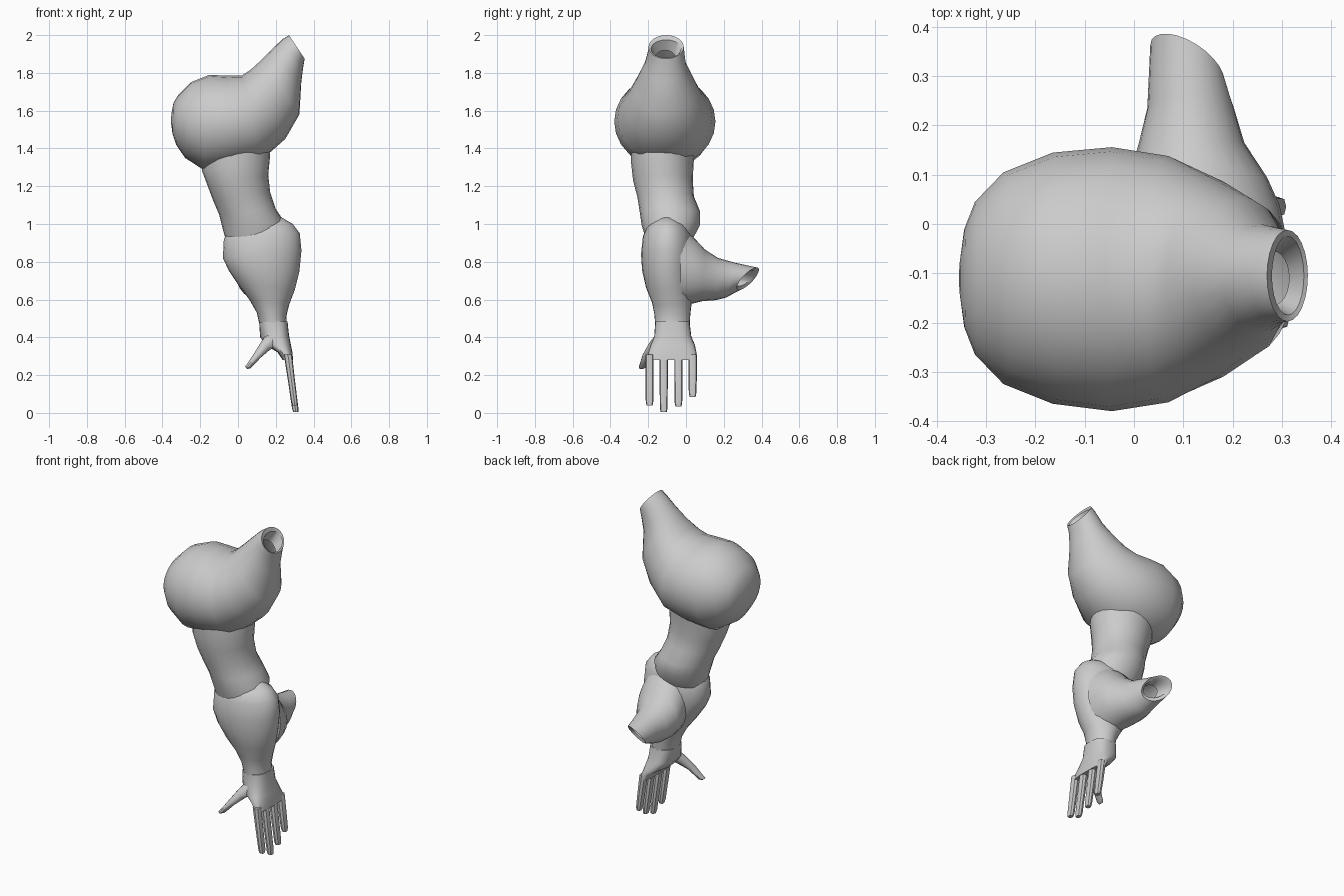
import bpy, bmesh, math

SIDES = 24


def finish(name, bm, angle=40):
    bmesh.ops.recalc_face_normals(bm, faces=bm.faces[:])
    mesh = bpy.data.meshes.new(name)
    bm.to_mesh(mesh)
    bm.free()
    ob = bpy.data.objects.new(name, mesh)
    bpy.context.collection.objects.link(ob)
    bpy.ops.object.select_all(action='DESELECT')
    ob.select_set(True)
    bpy.context.view_layer.objects.active = ob
    bpy.ops.object.shade_smooth_by_angle(angle=math.radians(angle))
    return ob


def loft(name, rings, plane='xz', sides=SIDES, square=1.0,
         cap_start=True, cap_end=False, angle=40):
    """Each ring: silhouette points (p1,q1), (p2,q2), width centre, half width, skew."""
    bm = bmesh.new()
    loops = []
    for p1, q1, p2, q2, wc, hw, *skew in rings:
        s = skew[0] if skew else 0
        loop = []
        for i in range(sides):
            t = 2 * math.pi * (i + 0.5 * (sides < 8)) / sides
            c, n = math.cos(t), math.sin(t)
            c = math.copysign(abs(c) ** square, c)
            n = math.copysign(abs(n) ** square, n)
            p = (p1 + p2) / 2 + (p1 - p2) / 2 * c + s * n
            q = (q1 + q2) / 2 + (q1 - q2) / 2 * c
            w = wc + hw * n
            loop.append(bm.verts.new((p, w, q) if plane == 'xz' else (w, p, q)))
        loops.append(loop)
    for a, b in zip(loops, loops[1:]):
        for i in range(sides):
            j = (i + 1) % sides
            bm.faces.new((a[i], a[j], b[j], b[i]))
    if cap_start:
        bm.faces.new(loops[0])
    if cap_end:
        bm.faces.new(loops[-1])
    return finish(name, bm, angle)


# Shoulder bulb sweeping up into an open spout with an inner lip
loft("shoulder", [
    (-.353, 1.58, -.355, 1.54, -.11, .03),
    (-.342, 1.64, -.347, 1.48, -.11, .10),
    (-.318, 1.68, -.328, 1.42, -.11, .155),
    (-.25, 1.75, -.28, 1.35, -.11, .215),
    (-.15, 1.79, -.18, 1.285, -.11, .255),
    (-.06, 1.785, -.03, 1.30, -.112, .268),
    (.02, 1.785, .12, 1.335, -.112, .25),
    (.065, 1.815, .25, 1.45, -.112, .205),
    (.12, 1.865, .325, 1.58, -.11, .16),
    (.18, 1.925, .335, 1.75, -.11, .11),
    (.235, 1.978, .345, 1.83, -.105, .097),
    (.27, 2.0, .353, 1.875, -.105, .093),
    (.28, 1.975, .345, 1.88, -.105, .08),
    (.25, 1.92, .315, 1.83, -.11, .055),
])

# Upper arm, ending in the elbow bump
loft("upper_arm", [
    (-.19, 1.36, .16, 1.44, -.12, .17),
    (-.19, 1.28, .17, 1.36, -.125, .165),
    (-.16, 1.20, .16, 1.26, -.122, .158),
    (-.13, 1.12, .17, 1.17, -.108, .15),
    (-.10, 1.05, .20, 1.08, -.085, .16),
    (-.08, .97, .24, 1.02, -.08, .155),
    (-.06, .90, .24, .92, -.09, .12),
], cap_end=True)

# Forearm swelling below the elbow and narrowing to the wrist
loft("forearm", [
    (.0, 1.0, .23, 1.035, -.10, .06),
    (-.05, .97, .29, 1.0, -.10, .105),
    (-.075, .92, .327, .95, -.10, .128),
    (-.08, .82, .336, .86, -.10, .138),
    (-.05, .755, .325, .75, -.10, .132),
    (.0, .68, .30, .65, -.09, .122),
    (.06, .60, .27, .57, -.075, .105),
    (.10, .53, .256, .51, -.072, .095),
    (.113, .47, .258, .48, -.072, .092),
], cap_end=True)

# Open horn on the back of the forearm
loft("forearm_horn", [
    (-.03, .98, -.03, .57, .16, .15),
    (.04, .93, .04, .58, .145, .15),
    (.10, .865, .09, .592, .13, .14),
    (.17, .82, .16, .597, .117, .107),
    (.26, .795, .21, .61, .115, .088),
    (.375, .77, .28, .65, .108, .075, -.035),
    (.355, .755, .28, .67, .108, .06, -.03),
    (.28, .75, .23, .67, .112, .045, -.02),
], plane='yz')

# Palm flattening towards the knuckles
loft("palm", [
    (.112, .48, .262, .485, -.072, .091),
    (.117, .40, .27, .41, -.07, .098),
    (.155, .355, .28, .36, -.07, .118),
    (.21, .32, .288, .32, -.072, .127),
    (.236, .28, .292, .28, -.073, .13),
], square=.75, cap_end=True)

# Four straight fingers
for i, (y, tip) in enumerate([(-.193, .04), (-.118, .005), (-.04, .035), (.035, .085)]):
    rings = []
    for z, hw in ((.31, .022), (.17, .022), (tip + .02, .02), (tip, .016)):
        x = .267 + (.29 - z) * .135
        h = .022 if z > .3 else hw * .85
        rings.append((x - h, z, x + h, z, y, hw))
    loft(f"finger_{i + 1}", rings, sides=8, square=.75, cap_end=True, angle=30)

# Thumb splayed out to the inner side
loft("thumb", [
    (.16, .43, .22, .36, -.125, .045),
    (.125, .38, .17, .335, -.165, .035),
    (.085, .315, .12, .292, -.205, .026),
    (.045, .255, .068, .237, -.228, .021),
    (.036, .245, .05, .232, -.235, .014),
], sides=10, cap_end=True)
